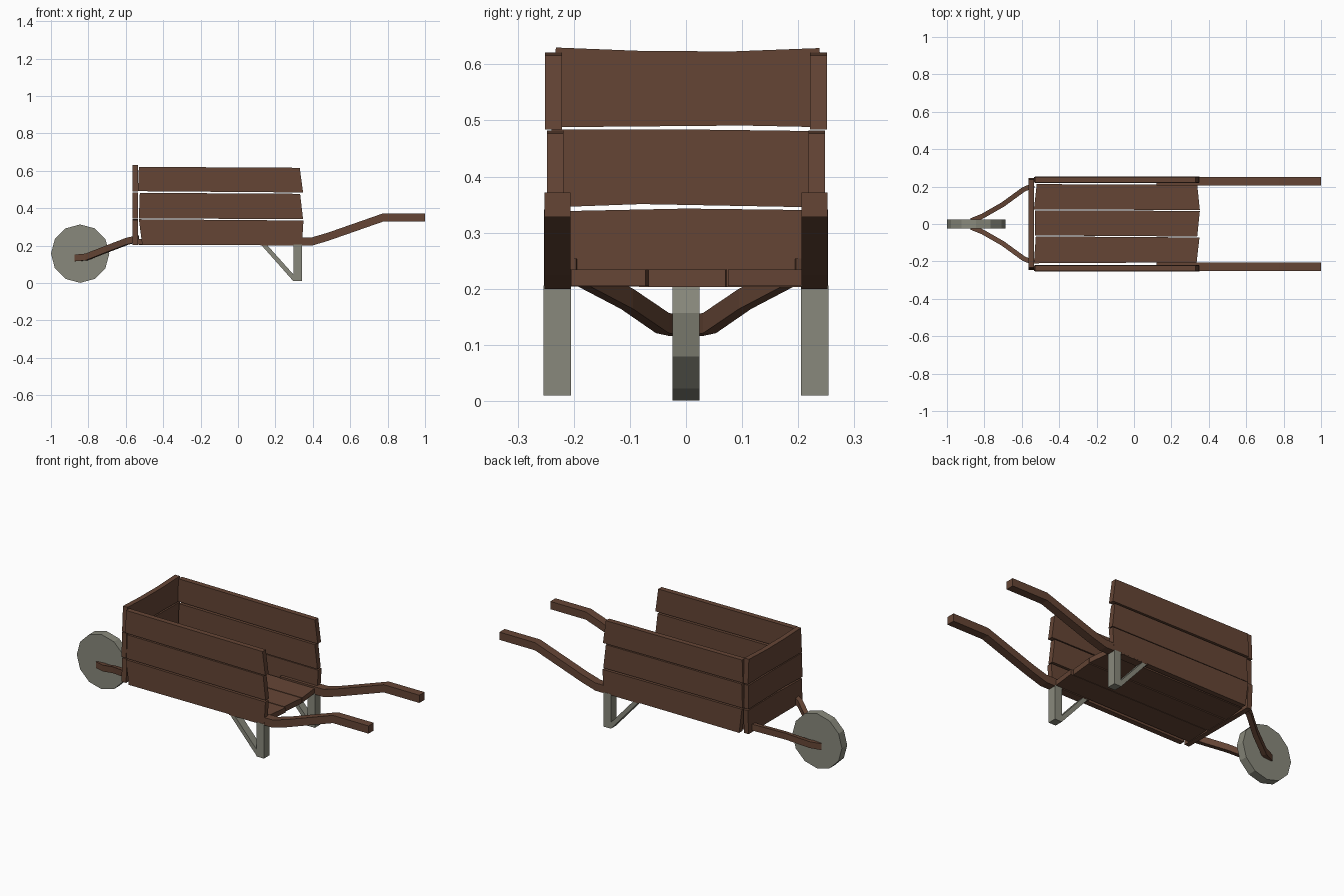
import bpy, bmesh, math
from mathutils import Vector

if "Cube" in bpy.data.objects:
    bpy.data.objects.remove(bpy.data.objects["Cube"])


def material(name, rgb):
    m = bpy.data.materials.new(name)
    m.diffuse_color = (*rgb, 1)
    m.use_nodes = True
    m.node_tree.nodes["Principled BSDF"].inputs["Base Color"].default_value = m.diffuse_color
    return m


WOOD = material("wood", (0.13, 0.06, 0.036))
METAL = material("grey_metal", (0.25, 0.25, 0.20))


def finish(bm, name, mat):
    bmesh.ops.recalc_face_normals(bm, faces=bm.faces)
    me = bpy.data.meshes.new(name)
    bm.to_mesh(me)
    bm.free()
    ob = bpy.data.objects.new(name, me)
    bpy.context.collection.objects.link(ob)
    me.materials.append(mat)
    return ob


def loft(name, rings, mat):
    """Skin a list of equal-sized rings and cap both ends."""
    bm = bmesh.new()
    rows = [[bm.verts.new(p) for p in r] for r in rings]
    n = len(rows[0])
    for a, b in zip(rows, rows[1:]):
        for i in range(n):
            j = (i + 1) % n
            bm.faces.new((a[i], a[j], b[j], b[i]))
    bm.faces.new(rows[0])
    bm.faces.new(rows[-1])
    return finish(bm, name, mat)


def prism(name, outline, axis, lo, hi, mat):
    """Extrude a 2D outline along the x, y or z axis."""
    def place(p, d):
        return {"x": (d, p[0], p[1]), "y": (p[0], d, p[1]), "z": (p[0], p[1], d)}[axis]
    return loft(name, [[place(p, d) for p in outline] for d in (lo, hi)], mat)


def beam(name, path, half_w, half_h, mat):
    """Rectangular bar along a path, with upright cut ends."""
    pts = [Vector(p) for p in path]
    rings = []
    for i, p in enumerate(pts):
        d = pts[min(i + 1, len(pts) - 1)] - pts[max(i - 1, 0)]
        side = Vector((-d.y, d.x, 0)).normalized() * half_w
        up = Vector((0, 0, half_h))
        rings.append([p + side + up, p - side + up, p - side - up, p + side - up])
    return loft(name, rings, mat)


# wheel: twelve-sided disc
wheel = [(-0.844 + 0.156 * math.sin(i * math.pi / 6), 0.157 + 0.156 * math.cos(i * math.pi / 6))
         for i in range(12)]
prism("wheel", wheel, "y", -0.024, 0.024, METAL)

# floor planks
floor = [
    [(-0.535, -0.21), (0.335, -0.205), (0.35, -0.072), (-0.525, -0.066)],
    [(-0.53, -0.061), (0.338, -0.067), (0.352, 0.07), (-0.53, 0.073)],
    [(-0.535, 0.078), (0.352, 0.075), (0.338, 0.21), (-0.52, 0.213)],
]
for i, o in enumerate(floor):
    prism(f"floor_plank_{i + 1}", o, "z", 0.205 - 0.002 * (i == 1), 0.234, WOOD)

# headboard planks
head = [
    [(-0.245, 0.204), (0.24, 0.203), (0.247, 0.34), (0, 0.343), (-0.24, 0.338)],
    [(-0.245, 0.345), (-0.08, 0.351), (0.24, 0.345), (0.24, 0.481), (0, 0.484), (-0.24, 0.484)],
    [(-0.24, 0.488), (0.1, 0.491), (0.245, 0.488), (0.238, 0.629), (0.08, 0.623), (-0.08, 0.624), (-0.232, 0.63)],
]
for i, o in enumerate(head):
    prism(f"headboard_plank_{i + 1}", o, "x", -0.563, -0.534, WOOD)

# side planks: uneven outlines and slightly different offsets
sides = [
    [(-0.512, 0.202), (0.342, 0.205), (0.35, 0.334), (-0.53, 0.341)],
    [(-0.53, 0.346), (0.348, 0.341), (0.332, 0.477), (-0.525, 0.482)],
    [(-0.535, 0.491), (0.348, 0.484), (0.33, 0.616), (-0.53, 0.621)],
]
for side, s in (("left", 1), ("right", -1)):
    for i, o in enumerate(sides):
        out = (0.253, 0.248, 0.251)[i]
        prism(f"{side}_side_plank_{i + 1}", o, "y", s * (out - 0.03), s * out, WOOD)

    # handle, tucked against the bottom side plank
    y = s * 0.229
    beam(f"{side}_handle", [(0.12, y, 0.222), (0.395, y, 0.222), (0.48, y, 0.247),
                            (0.775, y, 0.35), (1.0, y, 0.35)], 0.0235, 0.022, WOOD)

    # wheel arm, curving in to the axle
    beam(f"{side}_wheel_arm", [(-0.535, s * 0.208, 0.236), (-0.59, s * 0.185, 0.224),
                               (-0.70, s * 0.105, 0.182), (-0.81, s * 0.042, 0.139),
                               (-0.87, s * 0.018, 0.134)], 0.013, 0.018, WOOD)

    # leg post and diagonal brace
    prism(f"{side}_leg", [(0.296, 0.01), (0.341, 0.01), (0.341, 0.206), (0.296, 0.206)],
          "y", s * 0.205, s * 0.254, METAL)
    prism(f"{side}_leg_brace", [(0.296, 0.01), (0.296, 0.046), (0.153, 0.206), (0.122, 0.206)],
          "y", s * 0.207, s * 0.252, METAL)
